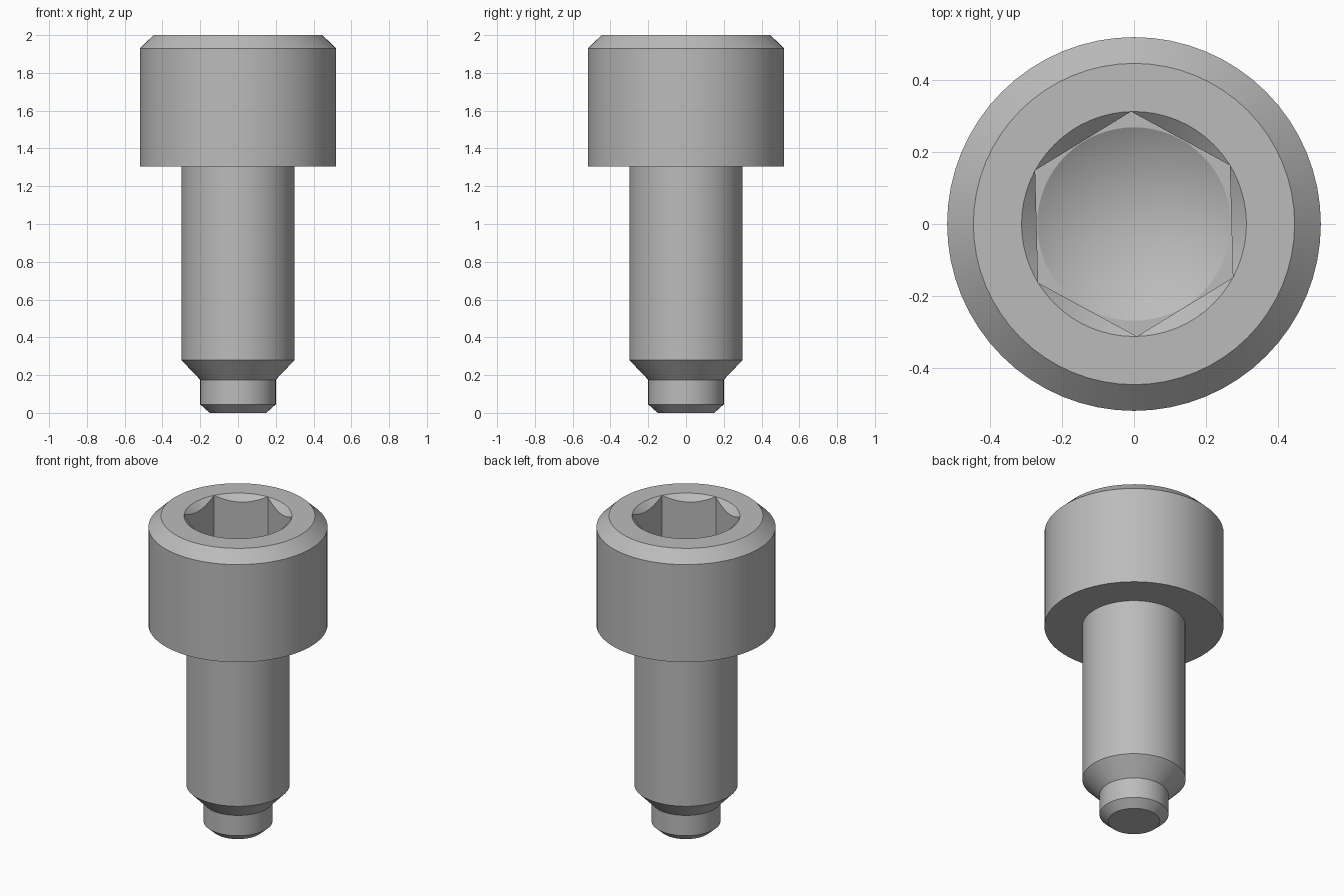
import bpy, bmesh, math

SEGMENTS = 64

cube = bpy.data.objects.get("Cube")
if cube:
    bpy.data.objects.remove(cube, do_unlink=True)

steel = bpy.data.materials.new("steel_grey")
steel.use_nodes = True
GREY = (0.5, 0.5, 0.5, 1.0)
steel.diffuse_color = GREY
steel.node_tree.nodes["Principled BSDF"].inputs["Base Color"].default_value = GREY


def lathe(name, profile, sides=SEGMENTS, turn=0.0):
    """Closed solid of revolution from (radius, height) pairs, bottom to top."""
    bm = bmesh.new()
    rings = []
    for r, z in profile:
        if r == 0:
            rings.append([bm.verts.new((0, 0, z))] * sides)
            continue
        angles = [turn + math.tau * i / sides for i in range(sides)]
        rings.append([bm.verts.new((r * math.cos(a), r * math.sin(a), z)) for a in angles])
    for low, high in zip(rings, rings[1:]):
        for i in range(sides):
            j = (i + 1) % sides
            corners = dict.fromkeys((low[i], low[j], high[j], high[i]))
            bm.faces.new(list(corners))
    if profile[0][0] > 0:
        bm.faces.new(rings[0][::-1])
    bm.faces.new(rings[-1])
    bmesh.ops.recalc_face_normals(bm, faces=bm.faces)
    mesh = bpy.data.meshes.new(name)
    bm.to_mesh(mesh)
    bm.free()
    mesh.materials.append(steel)
    obj = bpy.data.objects.new(name, mesh)
    bpy.context.collection.objects.link(obj)
    return obj


# Body: chamfered dog point, shank and chamfered cylindrical head
screw = lathe("socket_head_screw", [
    (0.15, 0), (0.2, 0.045), (0.2, 0.175), (0.3, 0.28),
    (0.3, 1.305), (0.52, 1.305), (0.52, 1.93), (0.447, 2)])

# Socket: hexagonal recess, drilled cone floor and countersunk rim
corner = 0.313
flat = corner * math.cos(math.pi / 6)
floor = 1.65
cutters = [
    lathe("hex_cutter", [(corner, floor), (corner, 2.1)], 6, math.radians(31.5)),
    lathe("drill_cutter", [(0, floor - 0.16), (flat - 0.002, floor), (flat - 0.002, 1.8)]),
    lathe("rim_cutter", [(flat - 0.04, 1.925), (corner, 2), (corner + 0.04, 2.035)]),
]

bpy.ops.object.select_all(action="DESELECT")
bpy.context.view_layer.objects.active = screw
screw.select_set(True)
for cutter in cutters:
    cutter.hide_render = True
    cut = screw.modifiers.new(cutter.name, "BOOLEAN")
    cut.operation = "DIFFERENCE"
    cut.solver = "EXACT"
    cut.object = cutter
    bpy.ops.object.modifier_apply(modifier=cut.name)
    bpy.data.objects.remove(cutter, do_unlink=True)

bpy.ops.object.shade_smooth_by_angle(angle=math.radians(20))
